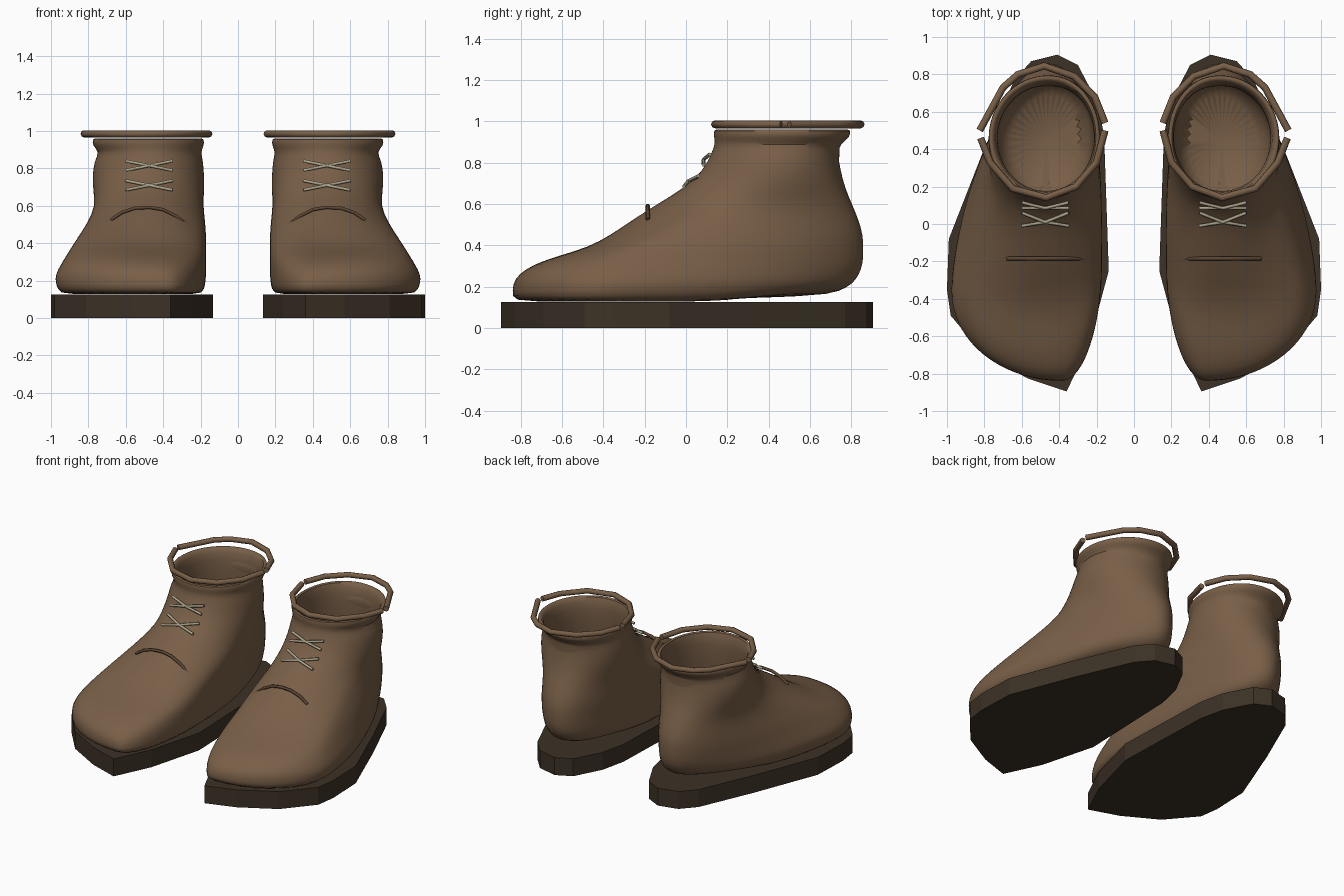
import bpy, bmesh, math

if "Cube" in bpy.data.objects:
    bpy.data.objects.remove(bpy.data.objects["Cube"])


def material(name, rgb):
    m = bpy.data.materials.new(name)
    m.diffuse_color = (*rgb, 1)
    m.use_nodes = True
    m.node_tree.nodes["Principled BSDF"].inputs["Base Color"].default_value = m.diffuse_color
    return m


LEATHER = material("brown leather", (0.19, 0.115, 0.064))
RUBBER = material("dark sole", (0.045, 0.031, 0.019))
TRIM = material("dark trim", (0.105, 0.06, 0.033))
CORD = material("pale lace", (0.42, 0.37, 0.26))


def add_object(name, data, mat):
    ob = bpy.data.objects.new(name, data)
    bpy.context.collection.objects.link(ob)
    data.materials.append(mat)
    return ob


def mirror(ob):
    ob.modifiers.new("pair", 'MIRROR').use_axis[0] = True


def smooth(ob, angle):
    bpy.ops.object.select_all(action='DESELECT')
    bpy.context.view_layer.objects.active = ob
    ob.select_set(True)
    bpy.ops.object.shade_smooth_by_angle(angle=math.radians(angle))


def tube(name, paths, radius, mat, sides=6):
    """Mesh tubes along open polylines."""
    cu = bpy.data.curves.new(name + "_path", 'CURVE')
    cu.dimensions = '3D'
    cu.bevel_depth = radius
    cu.bevel_resolution = max(0, sides // 2 - 2)
    cu.use_fill_caps = True
    for pts in paths:
        sp = cu.splines.new('POLY')
        sp.points.add(len(pts) - 1)
        for p, co in zip(sp.points, pts):
            p.co = (*co, 1)
    tmp = bpy.data.objects.new("tmp", cu)
    bpy.context.collection.objects.link(tmp)
    dg = bpy.context.evaluated_depsgraph_get()
    me = bpy.data.meshes.new_from_object(tmp.evaluated_get(dg))
    bpy.data.objects.remove(tmp)
    me.materials.clear()
    ob = add_object(name, me, mat)
    mirror(ob)
    return ob


# Sole: extruded plan outline
outline = [(-.36, -.895), (-.57, -.825), (-.81, -.69), (-.98, -.49), (-1, -.35),
           (-.99, -.08), (-.81, .38), (-.64, .77), (-.55, .87), (-.41, .905),
           (-.30, .85), (-.20, .66), (-.16, .48), (-.135, -.25), (-.24, -.64)]
bm = bmesh.new()
face = bm.faces.new([bm.verts.new((x, y, 0)) for x, y in outline])
ext = bmesh.ops.extrude_face_region(bm, geom=[face])
bmesh.ops.translate(bm, vec=(0, 0, .125),
                    verts=[v for v in ext['geom'] if isinstance(v, bmesh.types.BMVert)])
bmesh.ops.recalc_face_normals(bm, faces=bm.faces)
me = bpy.data.meshes.new("sole")
bm.to_mesh(me)
mirror(add_object("sole", me, RUBBER))

# Upper: horizontal rings (z, front y, back y, outer x, inner x, outer widest y, front x)
rings = [
    (.120, -.825, .66, -.945, -.20, -.38, -.38),
    (.150, -.842, .75, -.965, -.18, -.38, -.38),
    (.210, -.842, .81, -.985, -.17, -.36, -.39),
    (.260, -.815, .845, -.965, -.17, -.34, -.41),
    (.310, -.735, .86, -.935, -.17, -.30, -.45),
    (.350, -.615, .863, -.910, -.17, -.24, -.47),
    (.390, -.475, .863, -.885, -.17, -.16, -.47),
    (.450, -.365, .86, -.845, -.17, -.04, -.47),
    (.520, -.265, .84, -.800, -.175, .12, -.47),
    (.600, -.140, .805, -.765, -.185, .30, -.47),
    (.680, -.005, .77, -.775, -.18, .40, -.47),
    (.760, .080, .75, -.780, -.18, .44, -.47),
    (.840, .120, .735, -.770, -.185, .45, -.47),
    (.890, .140, .745, -.740, -.20, .45, -.47),
    (.920, .135, .795, -.780, -.18, .46, -.47),
    (.960, .130, .80, -.780, -.18, .46, -.47),
]
# Lining: down the inside of the ankle
rings += [(.965, .160, .77, -.755, -.205, .46, -.47),
          (.900, .180, .74, -.725, -.215, .46, -.47),
          (.700, .170, .74, -.735, -.21, .46, -.47),
          (.400, .120, .79, -.740, -.22, .46, -.47),
          (.220, .150, .74, -.700, -.25, .46, -.47)]
SEG = 36


def ring_point(row, k):
    z, yf, yb, xl, xr, yw, xf = row
    t = 2 * math.pi * k / SEG
    c, s = math.cos(t), math.sin(t)
    low = max(0, min(1, (.6 - z) / .35))
    mid = max(0, 1 - abs(z - .40) / .18)
    top_x = xf if s < 0 else -.46
    # inner flank stays straight further forward than the outer one
    wide_y = yw if c < 0 else yw + (.15 * low if yw < .3 else 0)
    if s < 0:
        n = 2.0 + .55 * mid
    else:
        n = 2.0 - .4 * low if c < 0 else 2.1 + .2 * low
    e = 2 / n
    x = top_x + (xr - top_x if c > 0 else xl - top_x) * abs(c) ** e
    if c > 0:
        x = top_x + (xr - top_x) * abs(c) ** e
    y = wide_y + ((yf - wide_y) if s < 0 else (yb - wide_y)) * abs(s) ** e
    # heel lifts slightly off the sole
    if z < .16 and y > .2:
        z += .03 * min(1, (y - .2) / .3)
    return x, y, z


bm = bmesh.new()
loops = [[bm.verts.new(ring_point(r, k)) for k in range(SEG)] for r in rings]
for a, b in zip(loops, loops[1:]):
    for k in range(SEG):
        j = (k + 1) % SEG
        bm.faces.new((a[k], a[j], b[j], b[k]))
bm.faces.new(loops[0][::-1])
bm.faces.new(loops[-1])
bmesh.ops.recalc_face_normals(bm, faces=bm.faces)
me = bpy.data.meshes.new("boot_upper")
bm.to_mesh(me)
upper = add_object("boot_upper", me, LEATHER)
smooth(upper, 80)
sub = upper.modifiers.new("rounding", 'SUBSURF')
sub.levels = sub.render_levels = 1
mirror(upper)

# Collar: two half hoops that nearly meet at the sides
Z = .985
back = [(-.825, .50), (-.70, .73), (-.62, .80), (-.48, .845), (-.32, .79), (-.21, .68), (-.155, .54)]
front = [(-.155, .50), (-.20, .33), (-.31, .20), (-.47, .14), (-.65, .19), (-.77, .33), (-.82, .46)]
collar = tube("collar_hoop", [[(x, y, Z) for x, y in p] for p in (back, front)], .019, TRIM, 8)
collar.data.materials[0] = LEATHER

# Crease band across the instep
crease = [(-.68, .525), (-.62, .565), (-.55, .588), (-.47, .592), (-.40, .58), (-.33, .545), (-.26, .49)]
tube("instep_band", [[(x, -.185, z) for x, z in crease]], .010, TRIM)

# Laces: two crossed pairs
strands = []
for z0, y0, z1, y1 in ((.685, -.01, .735, .06), (.79, .085, .84, .115)):
    ym, zm = (y0 + y1) / 2 - .015, (z0 + z1) / 2
    for a, b in ((-.60, -.35), (-.35, -.60)):
        strands.append([(a, y0, z0), ((a + b) / 2, ym, zm), (b, y1, z1)])
tube("laces", strands, .009, CORD)
